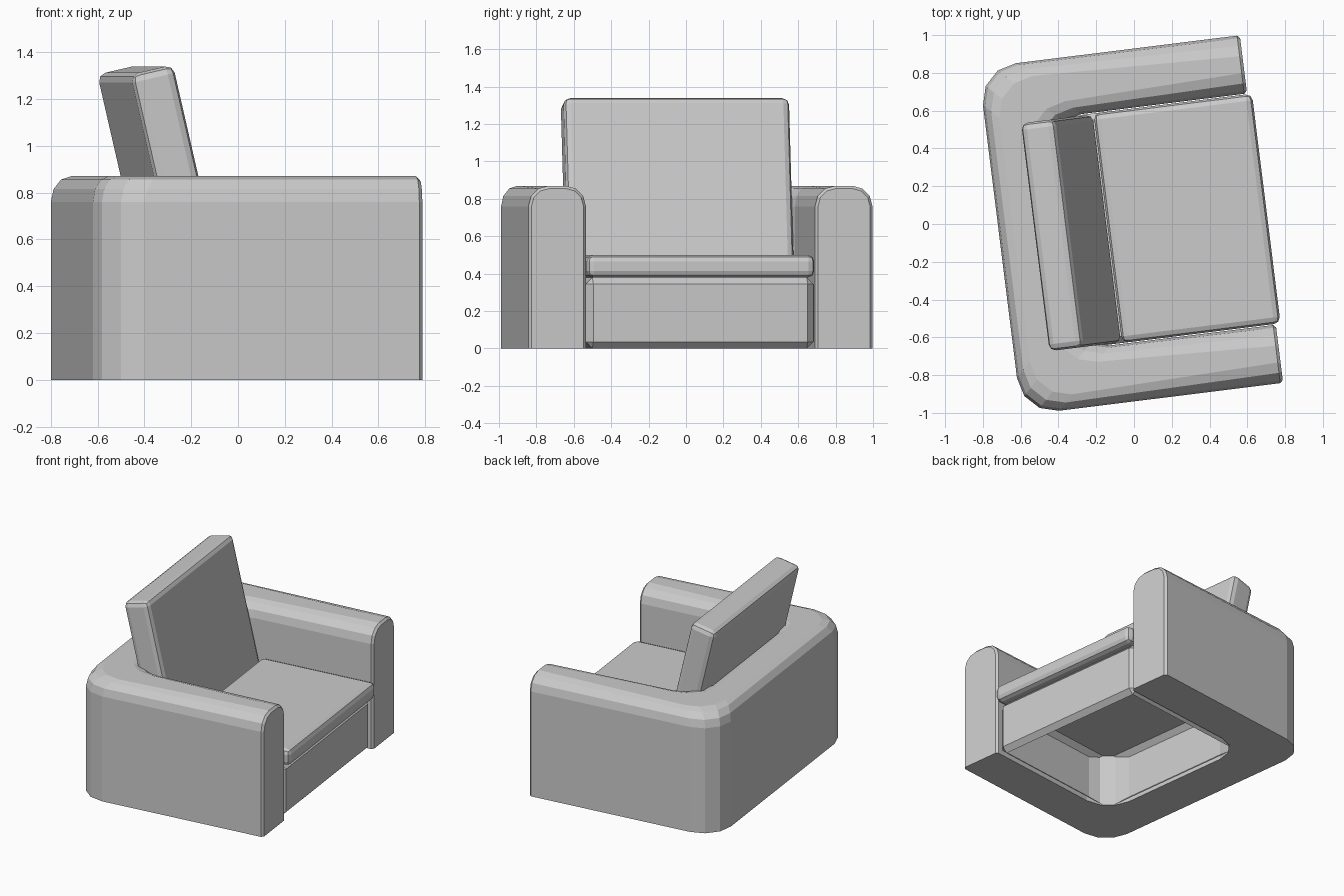
import bpy, bmesh
from math import sin, cos, pi, radians
from mathutils import Matrix, Vector

if "Cube" in bpy.data.objects:
    bpy.data.objects.remove(bpy.data.objects["Cube"])

# The whole chair faces +x, turned slightly about z
TURN = Matrix.Translation((0, -0.005, 0)) @ Matrix.Rotation(radians(7.1), 4, 'Z')


def finish(bm, name):
    bmesh.ops.recalc_face_normals(bm, faces=bm.faces)
    bm.transform(TURN)
    me = bpy.data.meshes.new(name)
    bm.to_mesh(me)
    bm.free()
    ob = bpy.data.objects.new(name, me)
    bpy.context.collection.objects.link(ob)
    return ob


def padded_box(name, centre, size, bevel, segments, lean=0.0, open_bottom=False):
    bm = bmesh.new()
    bmesh.ops.create_cube(bm, size=1.0)
    bmesh.ops.scale(bm, vec=size, verts=bm.verts)
    bmesh.ops.bevel(bm, geom=list(bm.edges), offset=bevel, segments=segments,
                    profile=0.5, affect='EDGES')
    bm.transform(Matrix.Translation(centre) @ Matrix.Rotation(lean, 4, 'Y'))
    finish(bm, name) if not open_bottom else None
    if open_bottom:
        bmesh.ops.recalc_face_normals(bm, faces=bm.faces)
        under = [f for f in bm.faces if f.normal.z < -0.99]
        bmesh.ops.delete(bm, geom=under, context='FACES')
        finish(bm, name)


# Wrap-around arms and back: a round-topped section swept along a U
FRONT, BACK, HALF, WIDE, HIGH = 0.68, -0.715, 0.927, 0.31, 0.87
R_CORNER, R_TOP, EDGE, N = 0.2, 0.11, 0.015, 3


def arc(cx, cy):
    steps = [pi / 2 + pi / 2 * i / N for i in range(N + 1)]
    return [Vector((cx + R_CORNER * cos(a), cy + R_CORNER * sin(a), 0)) for a in steps]


def section(inner, outer, inset=0.0):
    across = outer - inner
    width = across.length
    across.normalize()
    r = R_TOP - inset
    left, right, top = inset, width - inset, HIGH - inset
    pts = [(left, 0)]
    for i in range(N + 1):
        a = pi - pi / 2 * i / N
        pts.append((left + r + r * cos(a), top - r + r * sin(a)))
    for i in range(N + 1):
        a = pi / 2 - pi / 2 * i / N
        pts.append((right - r + r * cos(a), top - r + r * sin(a)))
    pts.append((right, 0))
    return [inner + across * s + Vector((0, 0, z)) for s, z in pts]


outer_arc = arc(BACK + R_CORNER, HALF - R_CORNER)
inner_arc = arc(BACK + WIDE + R_CORNER, HALF - WIDE - R_CORNER)
half = [section(Vector((x, HALF - WIDE, 0)), Vector((x, HALF, 0)), d)
        for x, d in ((FRONT, EDGE), (FRONT - EDGE, 0.0))]
half += [section(i, o) for i, o in zip(inner_arc, outer_arc)]
mirrored = [[Vector((p.x, -p.y, p.z)) for p in ring] for ring in reversed(half)]

bm = bmesh.new()
rings = [[bm.verts.new(p) for p in ring] for ring in half + mirrored]
for a, b in zip(rings, rings[1:]):
    n = len(a)
    for k in range(n):
        bm.faces.new((a[k], a[(k + 1) % n], b[(k + 1) % n], b[k]))
bm.faces.new(rings[0])
bm.faces.new(rings[-1])
finish(bm, "arms_and_back")

# Hollow seat base, seat cushion and leaning back cushion
padded_box("seat_base", (0.13, 0, 0.19), (1.07, 1.225, 0.38), 0.035, 1, open_bottom=True)
padded_box("seat_cushion", (0.283, 0, 0.44), (0.845, 1.225, 0.12), 0.035, 2)
padded_box("back_cushion", (-0.336, 0, 0.862), (0.187, 1.215, 0.95), 0.035, 2, lean=radians(-13))
